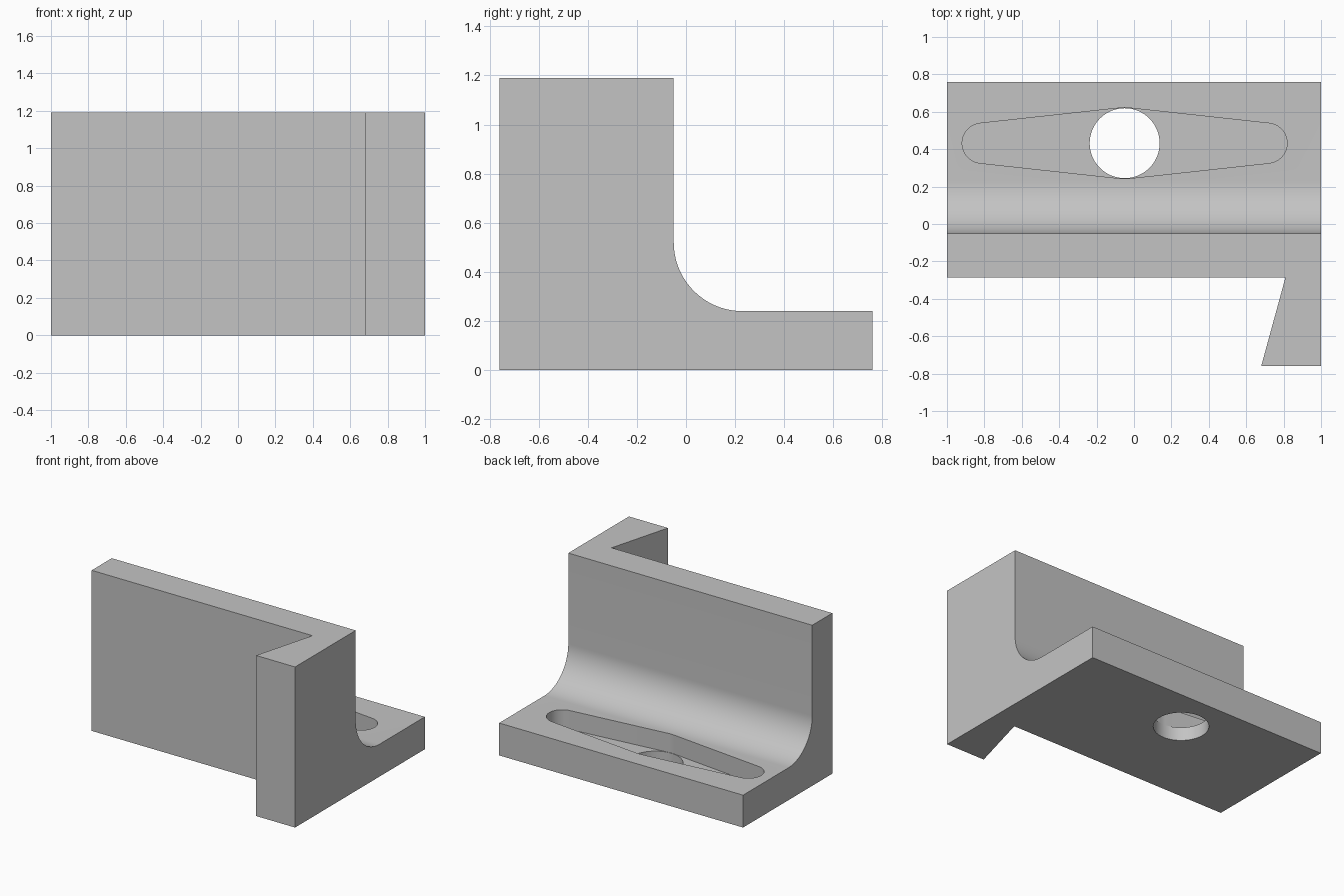
import bpy, bmesh, math
from mathutils import Vector

if "Cube" in bpy.data.objects:
    bpy.data.objects.remove(bpy.data.objects["Cube"])

grey = bpy.data.materials.new("plain grey")
grey.diffuse_color = (0.55, 0.55, 0.55, 1)
grey.use_nodes = True
grey.node_tree.nodes["Principled BSDF"].inputs["Base Color"].default_value = grey.diffuse_color


def prism(name, outline, offset):
    """Extrude a planar outline of 3D points along an offset."""
    bm = bmesh.new()
    face = bm.faces.new([bm.verts.new(p) for p in outline])
    out = bmesh.ops.extrude_face_region(bm, geom=[face])["geom"]
    bmesh.ops.translate(bm, vec=Vector(offset),
                        verts=[g for g in out if isinstance(g, bmesh.types.BMVert)])
    bmesh.ops.recalc_face_normals(bm, faces=bm.faces)
    mesh = bpy.data.meshes.new(name)
    bm.to_mesh(mesh)
    bm.free()
    mesh.materials.append(grey)
    obj = bpy.data.objects.new(name, mesh)
    bpy.context.collection.objects.link(obj)
    return obj


def arc(cx, cy, r, a0, a1, n):
    """Points on an arc, angles in radians."""
    return [(cx + r * math.cos(a0 + (a1 - a0) * i / n),
             cy + r * math.sin(a0 + (a1 - a0) * i / n)) for i in range(n + 1)]


# Bracket body: L-shaped side profile with a filleted inner corner
R = 0.28
BACK, FRONT, WALL, TOP, BASE = 0.76, -0.76, -0.05, 1.19, 0.24
profile = [(FRONT, 0), (BACK, 0), (BACK, BASE)]
profile += arc(WALL + R, BASE + R, R, 1.5 * math.pi, math.pi, 24)
profile += [(WALL, TOP), (FRONT, TOP)]
body = prism("bracket_body", [(-1, y, z) for y, z in profile], (2, 0, 0))

# Front corner cutter, leaving the slanted lug on the right
corner = [(-1.2, -0.285), (0.81, -0.285), (0.68, FRONT), (0.653, -0.86), (-1.2, -0.86)]
corner_cutter = prism("corner_cutter", [(x, y, -0.2) for x, y in corner], (0, 0, 1.8))

# Tapered pocket: outline wrapped around a large middle and two small end circles
CX, CY, BIG, SMALL, REACH, FLOOR = -0.05, 0.432, 0.19, 0.107, 0.762, 0.10
lean = math.asin((BIG - SMALL) / REACH)
q = math.pi / 2
pocket = arc(CX + REACH, CY, SMALL, -q + lean, q - lean, 20)
pocket += arc(CX, CY, BIG, q - lean, q + lean, 4)
pocket += arc(CX - REACH, CY, SMALL, q + lean, 3 * q - lean, 20)
pocket += arc(CX, CY, BIG, 3 * q - lean, 3 * q + lean, 4)
pocket_cutter = prism("pocket_cutter", [(x, y, FLOOR) for x, y in pocket], (0, 0, 0.4))

# Round through hole in the pocket floor
hole = arc(CX, CY, 0.187, 0, 2 * math.pi, 64)[:-1]
hole_cutter = prism("hole_cutter", [(x, y, -0.1) for x, y in hole], (0, 0, 0.25))

for cutter in (corner_cutter, pocket_cutter, hole_cutter):
    mod = body.modifiers.new(cutter.name, "BOOLEAN")
    mod.operation = "DIFFERENCE"
    mod.solver = "EXACT"
    mod.object = cutter

# Bake the cuts, then remove the cutters
bpy.context.view_layer.objects.active = body
body.select_set(True)
for mod in list(body.modifiers):
    bpy.ops.object.modifier_apply(modifier=mod.name)
for cutter in (corner_cutter, pocket_cutter, hole_cutter):
    bpy.data.objects.remove(cutter)

bpy.ops.object.shade_smooth_by_angle(angle=math.radians(30))
